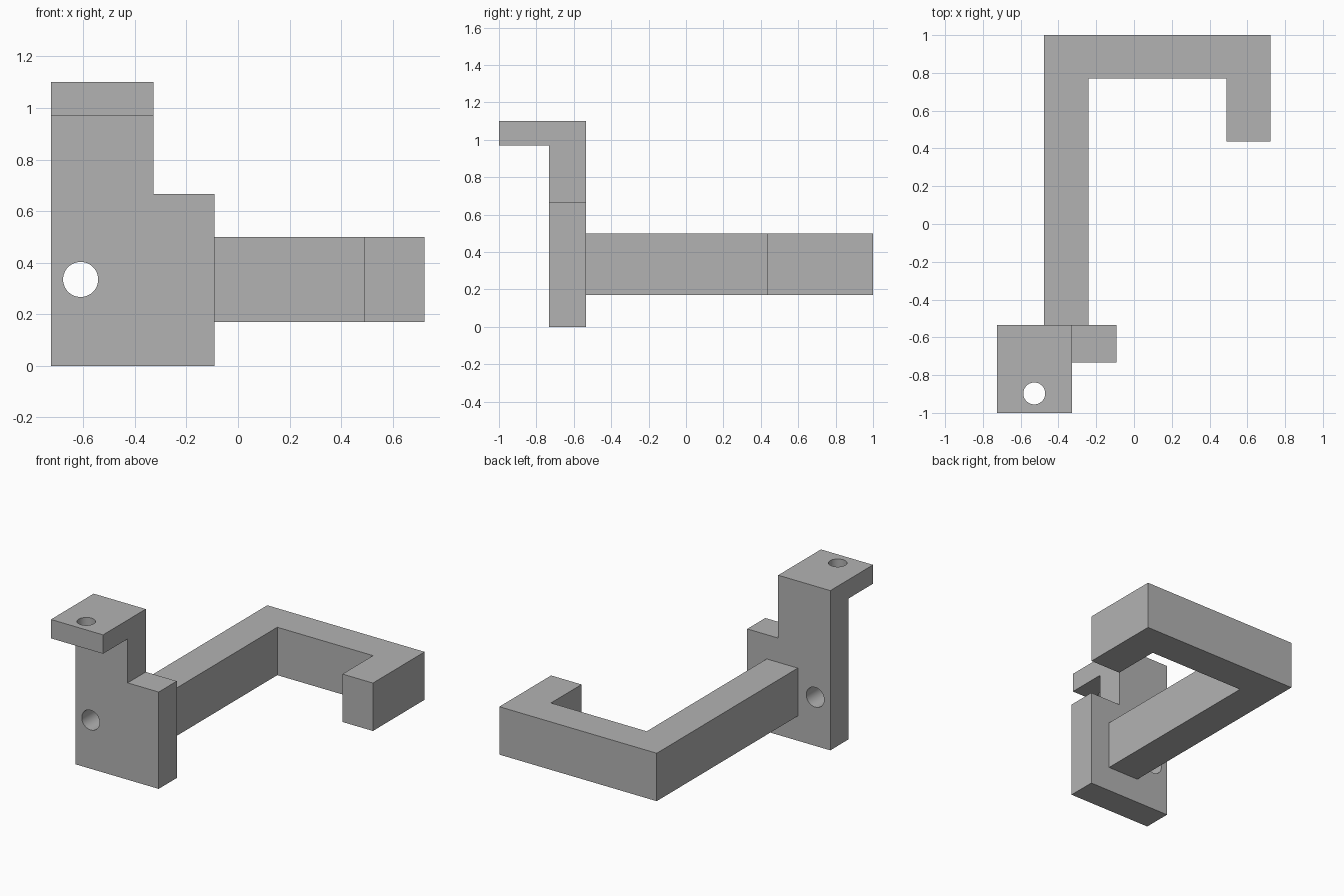
import bpy
import bmesh
from math import pi
from mathutils import Matrix, Vector

if "Cube" in bpy.data.objects:
    bpy.data.objects.remove(bpy.data.objects["Cube"], do_unlink=True)

grey = bpy.data.materials.new("plain grey")
grey.use_nodes = True
grey.diffuse_color = (0.45, 0.45, 0.45, 1)
grey.node_tree.nodes["Principled BSDF"].inputs["Base Color"].default_value = grey.diffuse_color


def finish(name, bm):
    bmesh.ops.recalc_face_normals(bm, faces=bm.faces)
    mesh = bpy.data.meshes.new(name)
    bm.to_mesh(mesh)
    bm.free()
    mesh.materials.append(grey)
    obj = bpy.data.objects.new(name, mesh)
    bpy.context.collection.objects.link(obj)
    return obj


def extrude_profile(name, points, direction):
    bm = bmesh.new()
    face = bm.faces.new([bm.verts.new(p) for p in points])
    result = bmesh.ops.extrude_face_region(bm, geom=[face], use_keep_orig=True)
    verts = [v for v in result["geom"] if isinstance(v, bmesh.types.BMVert)]
    bmesh.ops.translate(bm, verts=verts, vec=Vector(direction))
    return finish(name, bm)


def hole_cutter(name, centre, radius, rotation):
    bm = bmesh.new()
    bmesh.ops.create_cone(bm, cap_ends=True, segments=48, radius1=radius, radius2=radius,
                          depth=0.5, matrix=Matrix.Translation(centre) @ rotation)
    return finish(name, bm)


def cut(target, cutter):
    mod = target.modifiers.new("cut", "BOOLEAN")
    mod.operation = "DIFFERENCE"
    mod.solver = "EXACT"
    mod.object = cutter
    cutter.hide_render = True
    bpy.ops.object.select_all(action="DESELECT")
    target.select_set(True)
    bpy.context.view_layer.objects.active = target
    bpy.ops.object.modifier_apply(modifier=mod.name)
    bpy.data.objects.remove(cutter, do_unlink=True)


# Mounting bracket: side profile with a forward top tab
left, right = -0.725, -0.092
front, face_y, back = -1.0, -0.732, -0.535
side = [(back, 0), (back, 1.1), (front, 1.1), (front, 0.97), (face_y, 0.97), (face_y, 0)]
bracket = extrude_profile("mounting_bracket", [(left, y, z) for y, z in side],
                          (right - left, 0, 0))

# Stepped upper corner
corner = [(-0.328, -1.2, 0.667), (0.2, -1.2, 0.667), (0.2, -1.2, 1.3), (-0.328, -1.2, 1.3)]
cut(bracket, extrude_profile("corner_cutter", corner, (0, 1, 0)))

# Screw holes through the plate and the tab
cut(bracket, hole_cutter("plate_hole_cutter", (-0.61, -0.63, 0.335), 0.068,
                         Matrix.Rotation(pi / 2, 4, "X")))
cut(bracket, hole_cutter("tab_hole_cutter", (-0.528, -0.897, 1.03), 0.058, Matrix()))
bpy.ops.object.shade_smooth_by_angle()

# Hooked arm running back from the plate
hook = [(-0.477, back), (-0.24, back), (-0.24, 0.77), (0.49, 0.77),
        (0.49, 0.437), (0.722, 0.437), (0.722, 1), (-0.477, 1)]
extrude_profile("hook_arm", [(x, y, 0.17) for x, y in hook], (0, 0, 0.33))
